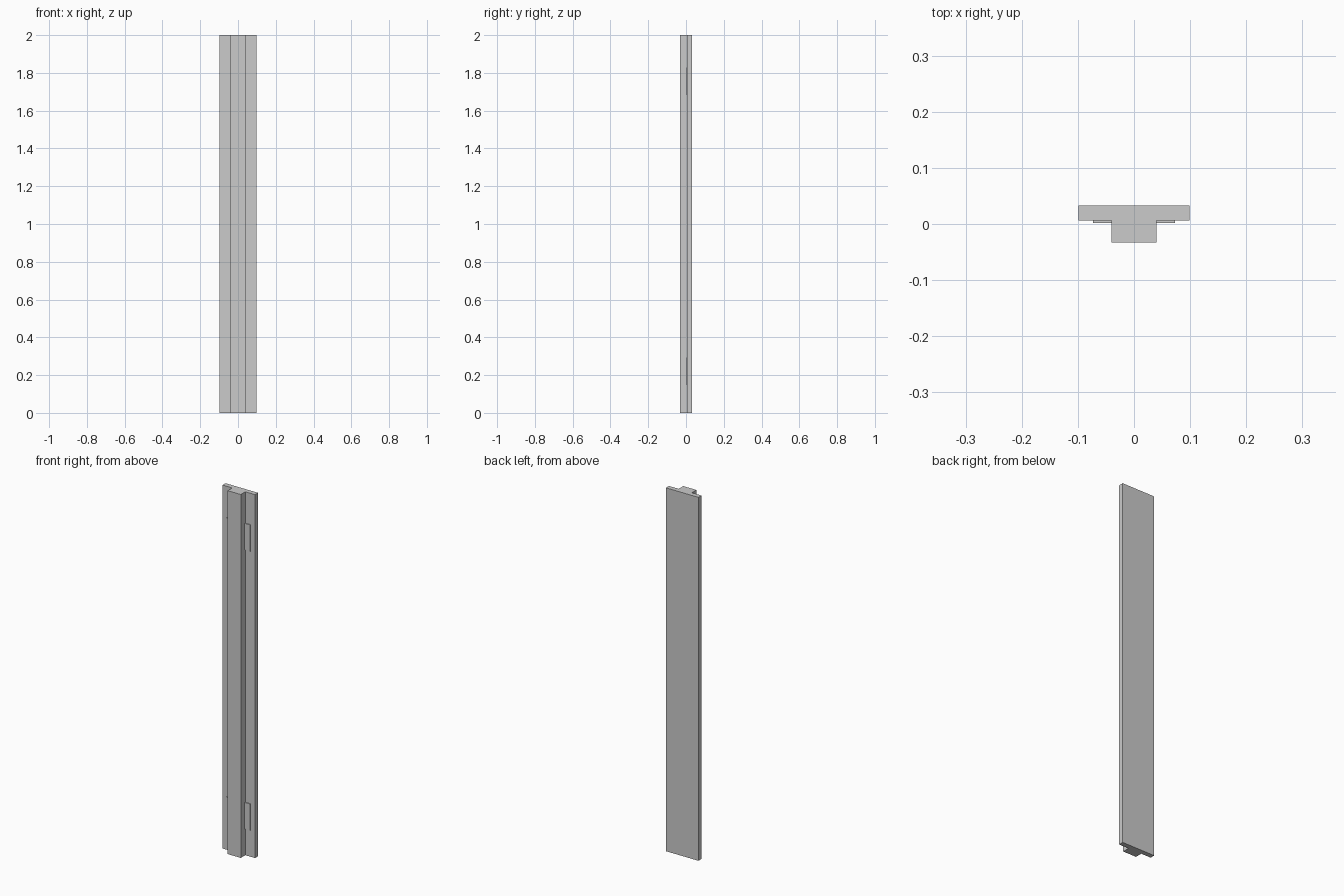
import bpy, bmesh

if "Cube" in bpy.data.objects:
    bpy.data.objects.remove(bpy.data.objects["Cube"])

W, STEM = 0.099, 0.04                        # half widths
FRONT, STEP, BACK = -0.033, 0.0065, 0.033    # depth levels
HEIGHT = 2.0


def extrude_profile(name, pts, z0, z1):
    bm = bmesh.new()
    face = bm.faces.new([bm.verts.new((x, y, z0)) for x, y in pts])
    ext = bmesh.ops.extrude_face_region(bm, geom=[face])
    moved = [v for v in ext["geom"] if isinstance(v, bmesh.types.BMVert)]
    bmesh.ops.translate(bm, verts=moved, vec=(0, 0, z1 - z0))
    bmesh.ops.recalc_face_normals(bm, faces=bm.faces)
    mesh = bpy.data.meshes.new(name)
    bm.to_mesh(mesh)
    bm.free()
    obj = bpy.data.objects.new(name, mesh)
    bpy.context.collection.objects.link(obj)
    return obj


# T-shaped post, full height
half = [(STEM, FRONT), (STEM, STEP), (W, STEP), (W, BACK)]
extrude_profile("post", half + [(-x, y) for x, y in reversed(half)], 0, HEIGHT)

# Thin hinge plates in both rebates, near the bottom and top
for level, z0, z1 in (("lower", 0.147, 0.292), ("upper", 1.683, 1.828)):
    for side, s in (("left", -1), ("right", 1)):
        x0, x1 = s * STEM, s * 0.073
        pts = [(x0, 0.0015), (x1, 0.0015), (x1, STEP), (x0, STEP)]
        extrude_profile(f"hinge_plate_{level}_{side}", pts, z0, z1)
